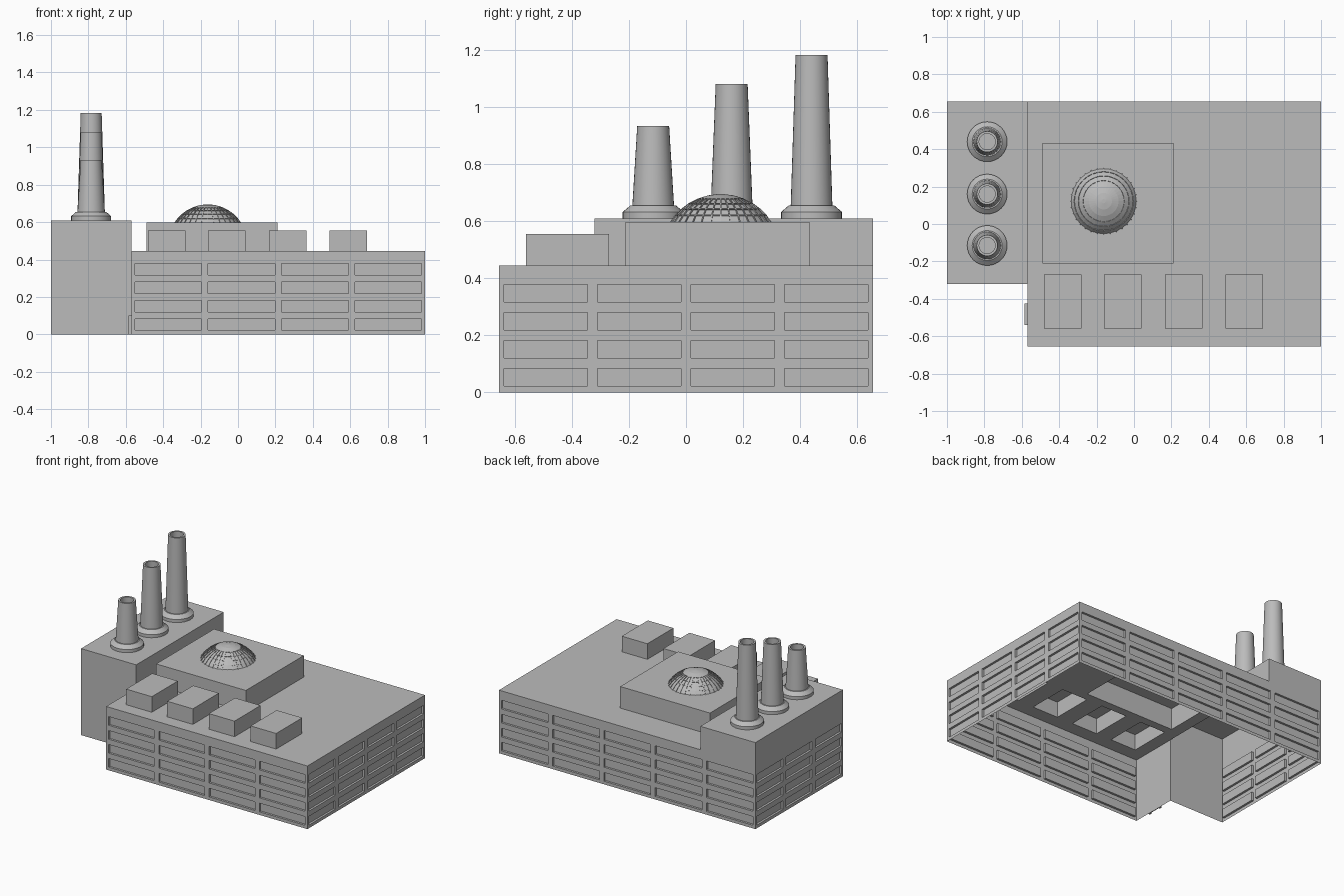
import bpy, bmesh
from math import sin, cos, pi, radians

if "Cube" in bpy.data.objects:
    bpy.data.objects.remove(bpy.data.objects["Cube"], do_unlink=True)

grey = bpy.data.materials.new("concrete grey")
grey.use_nodes = True
grey.diffuse_color = (0.5, 0.5, 0.5, 1)
grey.node_tree.nodes["Principled BSDF"].inputs["Base Color"].default_value = (0.5, 0.5, 0.5, 1)

# Building outline
LEFT, STEP, RIGHT = -1.0, -0.57, 1.0
FRONT, NOTCH, BACK = -0.655, -0.32, 0.655
ROOF, TOWER = 0.445, 0.61


def finish(bm, name, smooth=False):
    mesh = bpy.data.meshes.new(name)
    bm.normal_update()
    bm.to_mesh(mesh)
    bm.free()
    mesh.materials.append(grey)
    obj = bpy.data.objects.new(name, mesh)
    bpy.context.collection.objects.link(obj)
    if smooth:
        bpy.ops.object.select_all(action='DESELECT')
        obj.select_set(True)
        bpy.context.view_layer.objects.active = obj
        bpy.ops.object.shade_smooth_by_angle(angle=radians(30))
    return obj


def add_face(bm, points):
    return bm.faces.new([bm.verts.new(p) for p in points])


def box(name, x0, x1, y0, y1, z0, z1):
    bm = bmesh.new()
    bmesh.ops.create_cube(bm, size=1)
    for v in bm.verts:
        v.co = ((x0 + x1) / 2 + v.co.x * (x1 - x0),
                (y0 + y1) / 2 + v.co.y * (y1 - y0),
                (z0 + z1) / 2 + v.co.z * (z1 - z0))
    return finish(bm, name)


def lathe(profile, x, y, sides):
    """Turn a list of (radius, height) around a vertical axis; returns mesh and face rows."""
    bm = bmesh.new()
    rings = [[bm.verts.new((x + r * cos(2 * pi * i / sides), y + r * sin(2 * pi * i / sides), z))
              for i in range(sides)] for r, z in profile]
    rows = []
    for a, b in zip(rings, rings[1:]):
        rows.append([bm.faces.new((a[i], a[(i + 1) % sides], b[(i + 1) % sides], b[i]))
                     for i in range(sides)])
    bm.faces.new(rings[-1])
    return bm, rows


# Open-bottomed shell: roofs at stepped heights, joined by upright sides
unit_x = [(x, x + 0.2) for x in (-0.48, -0.16, 0.165, 0.49)]
unit_y = (-0.56, -0.27)
plat_x, plat_y, PLATFORM = (-0.49, 0.21), (-0.212, 0.433), 0.597


def height(x, y):
    if x < STEP and y < NOTCH:
        return 0
    if not (LEFT < x < RIGHT and FRONT < y < BACK):
        return ROOF
    if x < STEP:
        return TOWER
    if plat_x[0] < x < plat_x[1] and plat_y[0] < y < plat_y[1]:
        return PLATFORM
    if unit_y[0] < y < unit_y[1] and any(a < x < b for a, b in unit_x):
        return 0.555
    return ROOF


xs = sorted({LEFT - 0.1, LEFT, STEP, RIGHT, RIGHT + 0.1, *plat_x, *sum(unit_x, ())})
ys = sorted({FRONT - 0.1, FRONT, NOTCH, BACK, BACK + 0.1, *plat_y, *unit_y})
bm = bmesh.new()
for x0, x1 in zip(xs, xs[1:]):
    for y0, y1 in zip(ys, ys[1:]):
        cx, cy = (x0 + x1) / 2, (y0 + y1) / 2
        if not (LEFT < cx < RIGHT and FRONT < cy < BACK):
            continue
        top = height(cx, cy)
        corners = [(x0, y0), (x1, y0), (x1, y1), (x0, y1)]
        if top > 0:
            add_face(bm, [(*c, top) for c in corners])
        for a, b in zip(corners, corners[1:] + corners[:1]):
            # Sample just across each side of the cell
            ox = (a[0] + b[0]) / 2 + (b[1] - a[1]) * 0.001
            oy = (a[1] + b[1]) / 2 - (b[0] - a[0]) * 0.001
            low = height(ox, oy)
            if low < top:
                add_face(bm, [(*a, low), (*b, low), (*b, top), (*a, top)])
bmesh.ops.remove_doubles(bm, verts=bm.verts, dist=0.0001)
finish(bm, "roof_shell")


# Outer walls with four floors of recessed windows
def window_wall(name, start, end, columns):
    (ax, ay), (bx, by) = start, end
    length = abs(bx - ax) + abs(by - ay)
    cell, margin = length / columns, 0.018
    us = [0, length] + [c * cell + s for c in range(columns) for s in (margin, cell - margin)]
    zs = [0, ROOF] + [0.022 + f * 0.0985 + s for f in range(4) for s in (0, 0.061)]
    us.sort()
    zs.sort()
    bm = bmesh.new()
    grid = [[bm.verts.new((ax + (bx - ax) * u / length, ay + (by - ay) * u / length, z))
             for z in zs] for u in us]
    windows = []
    for i in range(len(us) - 1):
        for j in range(len(zs) - 1):
            f = bm.faces.new((grid[i][j], grid[i + 1][j], grid[i + 1][j + 1], grid[i][j + 1]))
            if i % 2 and j % 2:
                windows.append(f)
    bm.normal_update()
    bmesh.ops.inset_individual(bm, faces=windows, thickness=0, depth=-0.015)
    finish(bm, name)


window_wall("front_wall", (STEP, FRONT), (RIGHT, FRONT), 4)
window_wall("left_wall", (RIGHT, FRONT), (RIGHT, BACK), 4)
window_wall("back_wall", (RIGHT, BACK), (LEFT, BACK), 5)
window_wall("right_wall", (LEFT, BACK), (LEFT, NOTCH), 3)

# Side entrance
box("door_panel", STEP - 0.005, STEP, -0.525, -0.44, 0, 0.09)
for name, y0, y1 in (("door_jamb_front", -0.54, -0.525), ("door_jamb_back", -0.44, -0.425)):
    box(name, STEP - 0.015, STEP, y0, y1, 0, 0.1)
box("door_lintel", STEP - 0.015, STEP, -0.525, -0.44, 0.088, 0.1)

# Chimneys: flared foot, tapering shaft, hollow mouth
for name, y, top in (("front", -0.115, 0.933), ("middle", 0.16, 1.08), ("back", 0.44, 1.183)):
    profile = [(0.107, TOWER), (0.107, 0.632), (0.08, 0.655), (0.073, 0.655),
               (0.056, top), (0.043, top), (0.046, top - 0.15)]
    bm, _ = lathe(profile, -0.785, y, 32)
    finish(bm, name + "_chimney", smooth=True)

# Glazed dome with sunken panels between ribs
R = 0.212
angles = [58, 49, 40.5, 32, 22, 12, 3]
dome = [(R * sin(radians(a)), 0.695 - R + R * cos(radians(a))) for a in angles]
bm, rows = lathe(dome, -0.162, 0.122, 32)
bm.normal_update()
bmesh.ops.inset_individual(bm, faces=sum(rows[:4], []), thickness=0.003, depth=0)
panels = sum(rows[:4], [])
bmesh.ops.inset_individual(bm, faces=panels, thickness=0, depth=-0.004)
finish(bm, "dome")
